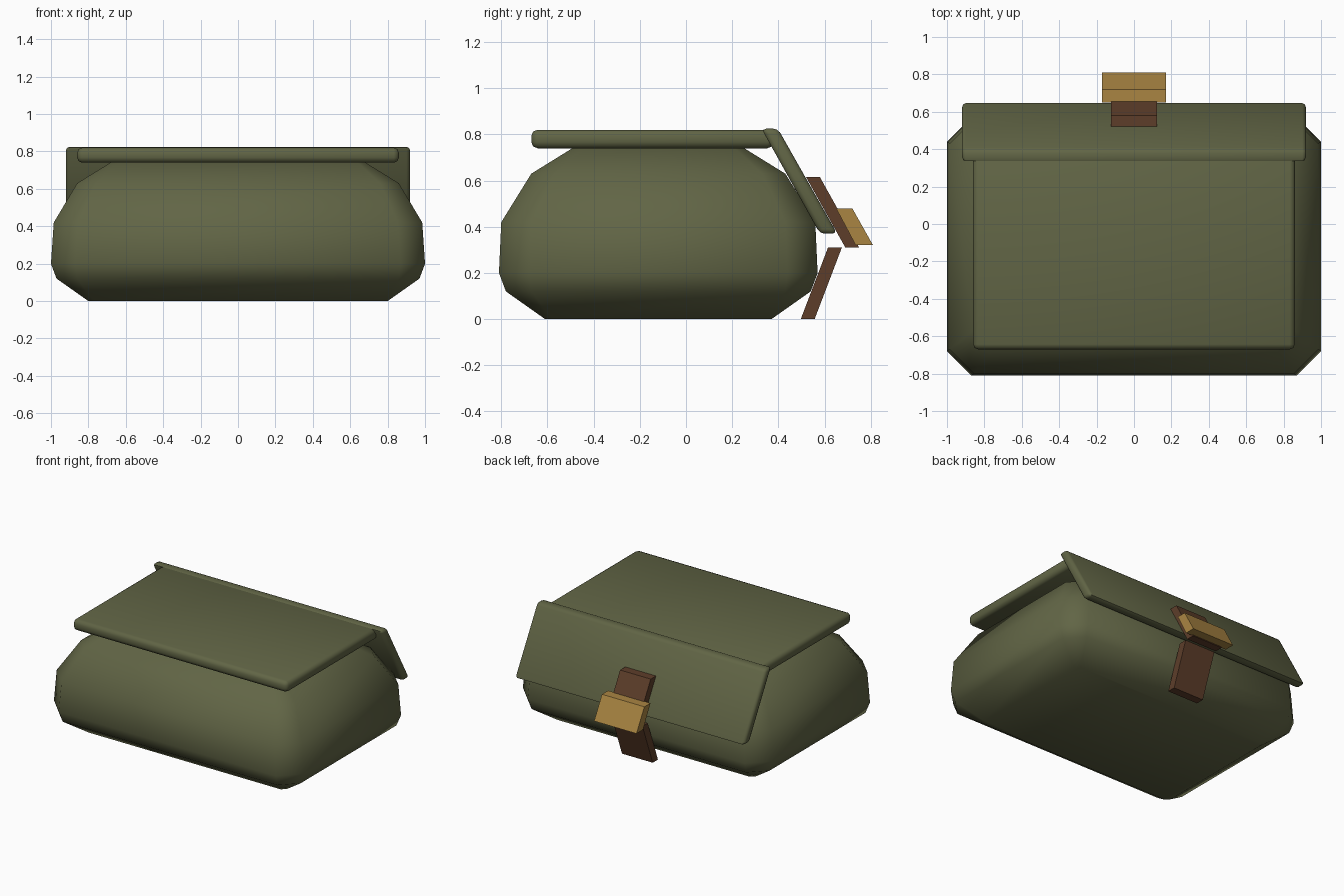
import bpy, bmesh, math

if "Cube" in bpy.data.objects:
    bpy.data.objects.remove(bpy.data.objects["Cube"])


def material(name, rgb):
    m = bpy.data.materials.new(name)
    m.diffuse_color = (*rgb, 1)
    m.use_nodes = True
    m.node_tree.nodes["Principled BSDF"].inputs["Base Color"].default_value = m.diffuse_color
    return m


canvas = material("olive_canvas", (0.12, 0.13, 0.06))
leather = material("brown_leather", (0.11, 0.048, 0.023))
brass = material("brass", (0.40, 0.235, 0.055))


def make_object(name, bm, mat):
    bmesh.ops.recalc_face_normals(bm, faces=bm.faces)
    me = bpy.data.meshes.new(name)
    bm.to_mesh(me)
    bm.free()
    me.materials.append(mat)
    ob = bpy.data.objects.new(name, me)
    bpy.context.collection.objects.link(ob)
    return ob


def smooth(ob, degrees):
    bpy.ops.object.select_all(action='DESELECT')
    ob.select_set(True)
    bpy.context.view_layer.objects.active = ob
    bpy.ops.object.shade_smooth_by_angle(angle=math.radians(degrees))


def side_prism(name, profile, half_x, mat, bevel=0):
    """Extrude a (y, z) profile across x, optionally rounding its edges."""
    bm = bmesh.new()
    a, b = ([bm.verts.new((x, y, z)) for y, z in profile] for x in (-half_x, half_x))
    n = len(profile)
    bm.faces.new(a)
    bm.faces.new(b)
    for i in range(n):
        j = (i + 1) % n
        bm.faces.new((a[i], a[j], b[j], b[i]))
    if bevel:
        bmesh.ops.bevel(bm, geom=bm.edges[:], offset=bevel, segments=2,
                        profile=0.5, affect='EDGES')
    ob = make_object(name, bm, mat)
    if bevel:
        smooth(ob, 50)
    return ob


# Pouch body: stacked chamfered rectangles (z, half x, half y, corner chamfer)
levels = [(0, 0.80, 0.49, 0.03), (0.12, 0.97, 0.66, 0.11), (0.20, 1.0, 0.69, 0.13),
          (0.42, 0.985, 0.68, 0.13), (0.63, 0.86, 0.55, 0.10), (0.76, 0.65, 0.34, 0.03)]
bm = bmesh.new()
rings = []
for z, hx, hy, c in levels:
    pts = [(hx, hy - c), (hx - c, hy), (c - hx, hy), (-hx, hy - c),
           (-hx, c - hy), (c - hx, -hy), (hx - c, -hy), (hx, c - hy)]
    rings.append([bm.verts.new((x, y - 0.12, z)) for x, y in pts])
for lo, hi in zip(rings, rings[1:]):
    for i in range(8):
        j = (i + 1) % 8
        bm.faces.new((lo[i], lo[j], hi[j], hi[i]))
bm.faces.new(rings[0])
bm.faces.new(rings[-1])
smooth(make_object("pouch_body", bm, canvas), 60)

# Lid and slanted closing flap
side_prism("lid_top", [(-0.67, 0.74), (0.38, 0.74), (0.38, 0.82), (-0.67, 0.82)],
           0.86, canvas, 0.027)
side_prism("lid_flap", [(0.327, 0.825), (0.398, 0.825), (0.655, 0.37), (0.58, 0.37)],
           0.92, canvas, 0.02)

# Strap pieces and buckle
side_prism("upper_strap", [(0.52, 0.615), (0.58, 0.615), (0.75, 0.31), (0.69, 0.31)],
           0.123, leather)
side_prism("lower_strap", [(0.615, 0.31), (0.675, 0.31), (0.557, 0), (0.497, 0)],
           0.123, leather)
side_prism("buckle", [(0.65, 0.48), (0.72, 0.48), (0.81, 0.32), (0.735, 0.32)],
           0.17, brass)
